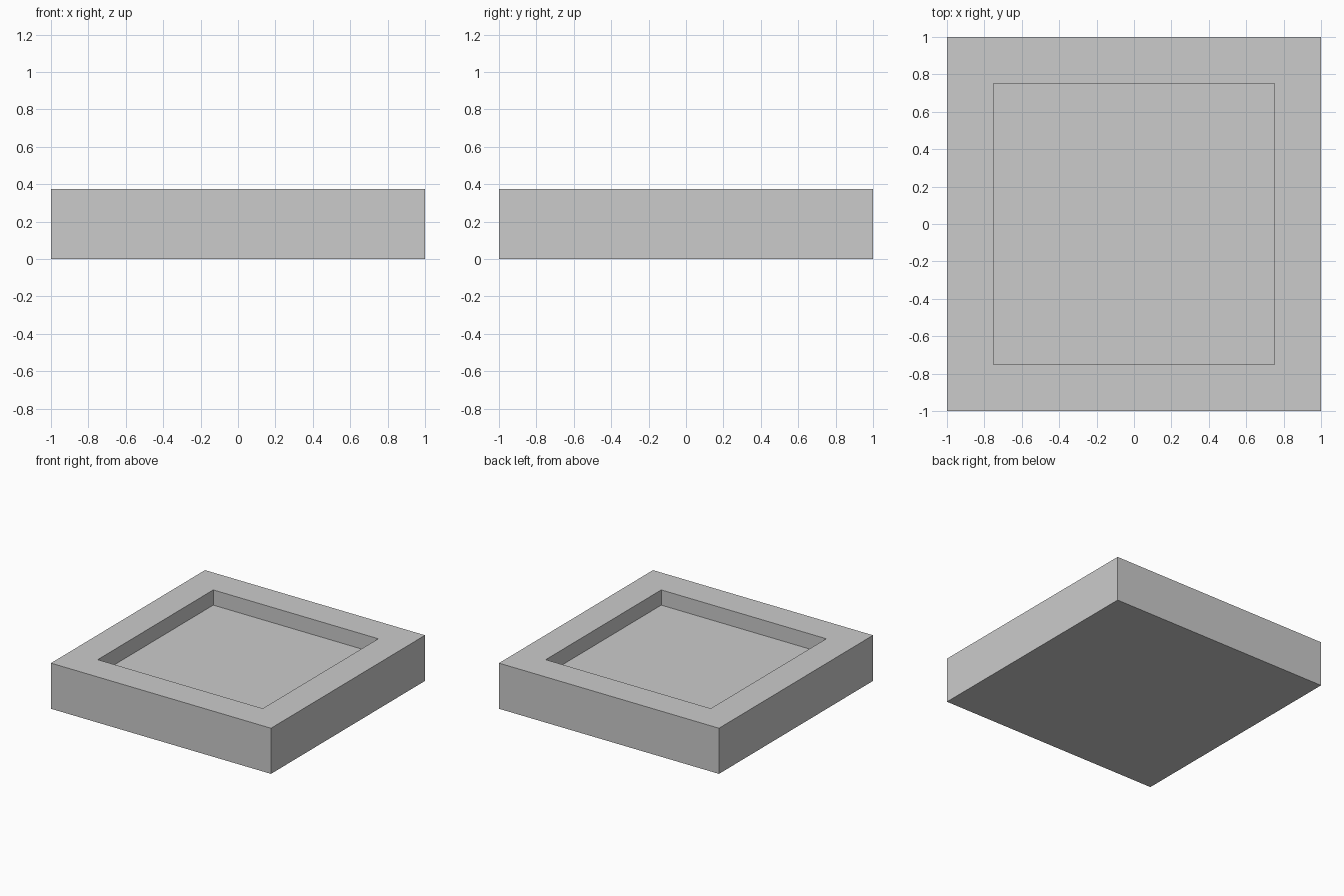
import bpy, bmesh
from mathutils import Matrix, Vector

if "Cube" in bpy.data.objects:
    bpy.data.objects.remove(bpy.data.objects["Cube"])

SIZE, HEIGHT, RIM, DEPTH = 2.0, 0.375, 0.25, 0.125

bm = bmesh.new()

# Square slab standing on the ground
bmesh.ops.create_cube(bm, size=1.0, matrix=Matrix.Translation((0, 0, HEIGHT / 2))
                      @ Matrix.Diagonal((SIZE, SIZE, HEIGHT, 1)))

# Flat rim around the top
top = max(bm.faces, key=lambda f: f.calc_center_median().z)
bmesh.ops.inset_region(bm, faces=[top], thickness=RIM, use_even_offset=True)

# Sunken floor with vertical walls
floor = bmesh.ops.extrude_discrete_faces(bm, faces=[top])["faces"][0]
bmesh.ops.translate(bm, verts=floor.verts, vec=Vector((0, 0, -DEPTH)))
bmesh.ops.recalc_face_normals(bm, faces=bm.faces)

mesh = bpy.data.meshes.new("recessed_tray")
bm.to_mesh(mesh)
bm.free()
bpy.context.collection.objects.link(bpy.data.objects.new("recessed_tray", mesh))
